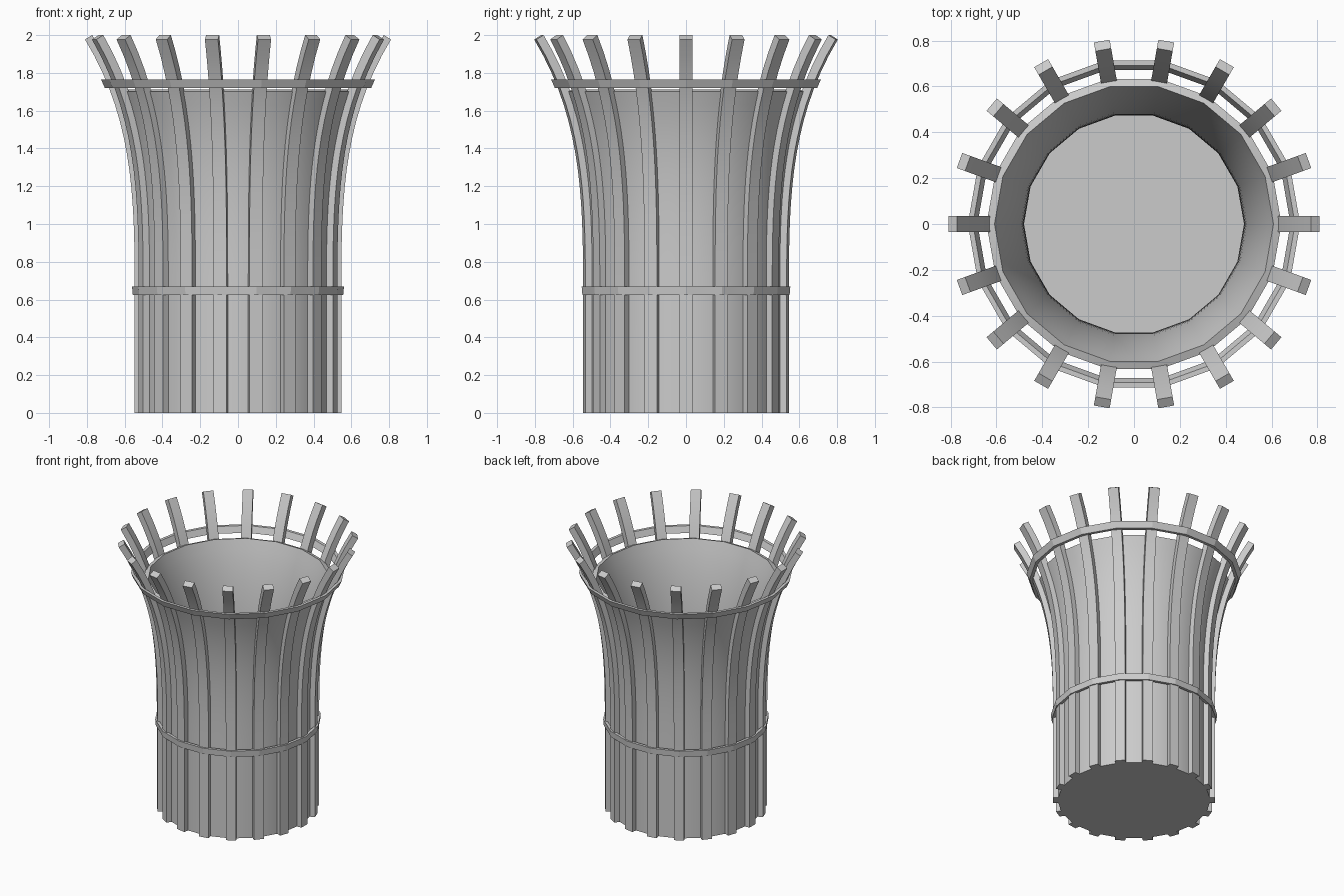
import bpy, bmesh, math
from mathutils import Matrix, Vector

cube = bpy.data.objects.get("Cube")
if cube:
    bpy.data.objects.remove(cube)

SIDES = 18
STEP = math.tau / SIDES

grey = bpy.data.materials.new("plain_grey")
grey.use_nodes = True
grey.diffuse_color = (0.6, 0.6, 0.6, 1)
grey.node_tree.nodes["Principled BSDF"].inputs["Base Color"].default_value = (0.6, 0.6, 0.6, 1)


def flare(z):
    """Outer radius of the slats at a height: straight below, flaring above."""
    return 0.547 + 0.265 * max(0, (z - 0.6) / 1.38) ** 3.2


def flare_curve(top, inset, count=16):
    """Points (radius, z) along the flare, moved inwards along its normal."""
    heights = [0] + [0.6 + (top - 0.6) * i / count for i in range(count + 1)]
    points = []
    for z in heights:
        slope = (flare(z + 0.001) - flare(z - 0.001)) / 0.002
        normal = Vector((-1, slope)).normalized()
        points.append(Vector((flare(z), z)) + normal * inset)
    return points


def finish(name, bm, angle=30):
    bmesh.ops.remove_doubles(bm, verts=bm.verts, dist=0.0001)
    bmesh.ops.recalc_face_normals(bm, faces=bm.faces)
    mesh = bpy.data.meshes.new(name)
    bm.to_mesh(mesh)
    bm.free()
    obj = bpy.data.objects.new(name, mesh)
    bpy.context.collection.objects.link(obj)
    mesh.materials.append(grey)
    bpy.ops.object.select_all(action="DESELECT")
    obj.select_set(True)
    bpy.context.view_layer.objects.active = obj
    bpy.ops.object.shade_smooth_by_angle(angle=math.radians(angle))
    return obj


def lathe(name, profile, closed, angle=30):
    """Turn a (radius, z) profile around the z axis."""
    bm = bmesh.new()
    verts = [bm.verts.new((r, 0, z)) for r, z in profile]
    edges = [bm.edges.new(pair) for pair in zip(verts, verts[1:])]
    if closed:
        edges.append(bm.edges.new((verts[-1], verts[0])))
    bmesh.ops.spin(bm, geom=verts + edges, cent=(0, 0, 0), axis=(0, 0, 1),
                   angle=math.tau, steps=SIDES)
    return finish(name, bm, angle)


# Solid floor and flared wall in one turned piece
outer = flare_curve(1.69, 0.03)
inner = flare_curve(1.69, 0.067)
inner[0].y = 0.03
lathe("basket_shell", [(0, 0)] + outer + inner[::-1] + [(0, 0.03)], False)

# Two hoops around the slats
lathe("upper_hoop", [(0.705, 1.72), (0.725, 1.765), (0.703, 1.765), (0.683, 1.72)], True, 15)
lathe("lower_hoop", [(0.557, 0.625), (0.561, 0.67), (0.54, 0.67), (0.537, 0.625)], True, 15)

# Curved upright slats, evenly spaced around the shell
HALF_WIDTH = 0.035
front = flare_curve(1.977, 0)
back = flare_curve(1.977, 0.045)
for i in range(SIDES):
    bm = bmesh.new()
    rows = []
    for f, b in zip(front, back):
        corners = ((f, -1), (f, 1), (b, 1), (b, -1))
        rows.append([bm.verts.new((p.x, s * HALF_WIDTH, p.y)) for p, s in corners])
    for low, high in zip(rows, rows[1:]):
        for k in range(4):
            n = (k + 1) % 4
            bm.faces.new((low[k], low[n], high[n], high[k]))
    bm.faces.new(rows[0])
    bm.faces.new(rows[-1])
    bm.transform(Matrix.Rotation(i * STEP, 4, "Z"))
    finish(f"slat_{i + 1}", bm)
